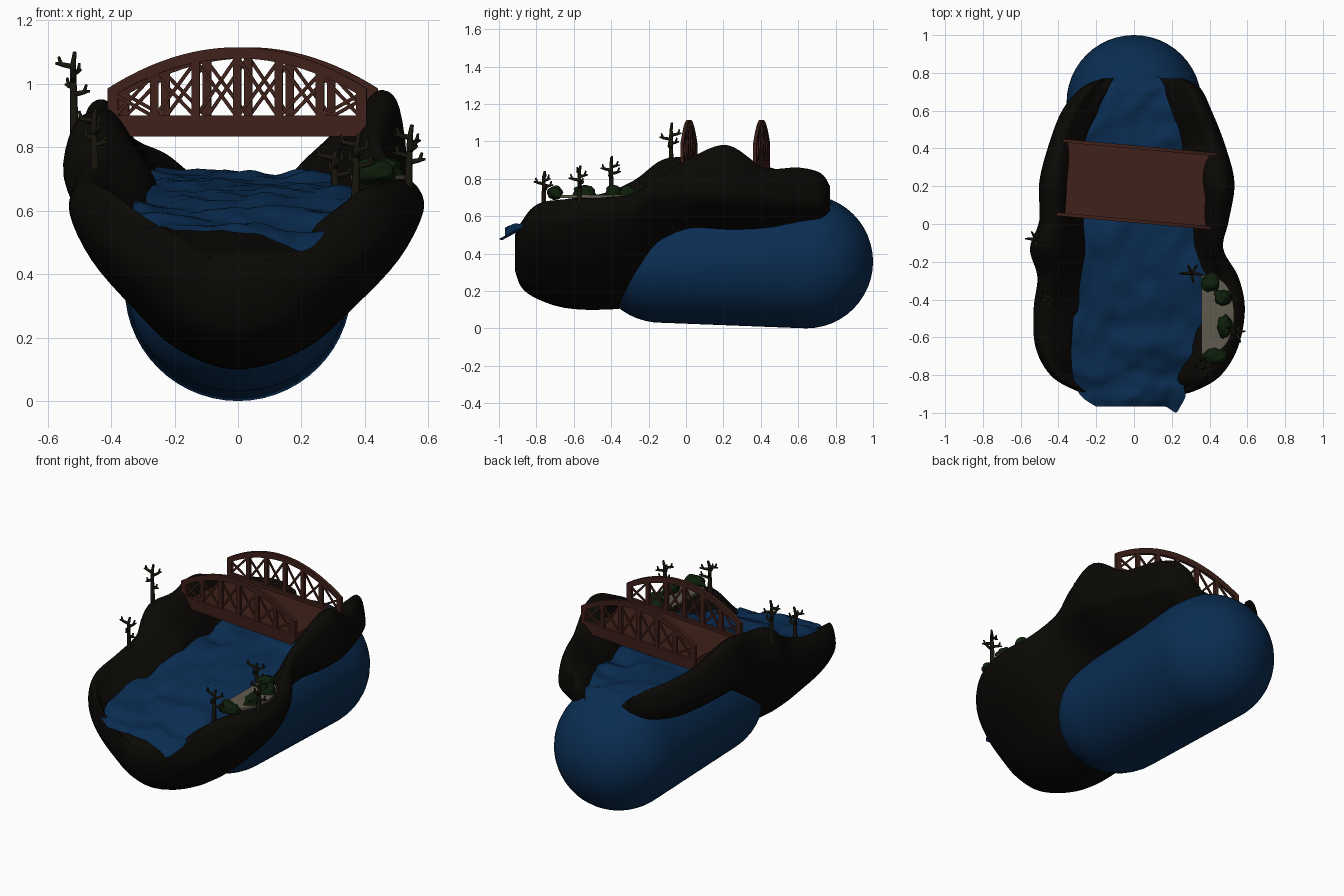
import bpy, bmesh, math, random
from mathutils import Vector, Matrix, noise

if "Cube" in bpy.data.objects:
    bpy.data.objects.remove(bpy.data.objects["Cube"])

random.seed(4)

def mat(name, col):
    m = bpy.data.materials.new(name)
    m.diffuse_color = (*col, 1)
    m.use_nodes = True
    m.node_tree.nodes["Principled BSDF"].inputs["Base Color"].default_value = m.diffuse_color
    return m

ROCK = mat("dark_rock", (0.003, 0.0025, 0.0015))
WATER = mat("water_blue", (0.003, 0.026, 0.085))
WOOD = mat("red_wood", (0.05, 0.015, 0.010))
SAND = mat("sand", (0.12, 0.105, 0.075))
BARK = mat("bark", (0.009, 0.008, 0.004))
LEAF = mat("leaf", (0.004, 0.013, 0.003))

def finish(name, bm, m, smooth=None):
    bmesh.ops.recalc_face_normals(bm, faces=bm.faces)
    me = bpy.data.meshes.new(name)
    bm.to_mesh(me)
    bm.free()
    ob = bpy.data.objects.new(name, me)
    bpy.context.collection.objects.link(ob)
    me.materials.append(m)
    if smooth:
        bpy.ops.object.select_all(action='DESELECT')
        ob.select_set(True)
        bpy.context.view_layer.objects.active = ob
        bpy.ops.object.shade_smooth_by_angle(angle=math.radians(smooth))
    return ob

def skin(bm, rows, closed=True, cap=True):
    vs = [[bm.verts.new(p) for p in r] for r in rows]
    n = len(rows[0])
    for a, b in zip(vs, vs[1:]):
        for i in range(n if closed else n - 1):
            j = (i + 1) % n
            bm.faces.new((a[i], a[j], b[j], b[i]))
    if cap:
        bm.faces.new(vs[0])
        bm.faces.new(vs[-1])

def smooth_path(pts, n, closed=False):
    # Catmull-Rom interpolation through points of any dimension
    pts = [Vector(p) for p in pts]
    k, out = len(pts), []
    for i in range(k if closed else k - 1):
        g = lambda j: pts[j % k] if closed else pts[max(0, min(k - 1, j))]
        p0, p1, p2, p3 = g(i - 1), g(i), g(i + 1), g(i + 2)
        for s in range(n):
            t = s / n
            out.append(0.5 * (2 * p1 + (p2 - p0) * t + (2 * p0 - 5 * p1 + 4 * p2 - p3) * t * t
                              + (3 * p1 - p0 - 3 * p2 + p3) * t ** 3))
    if not closed:
        out.append(pts[-1])
    return out

# Canyon: stations of y, outer L/R, inner L/R, top L/R, floor, bottom, widest height
stations = [
    (-.915, .18, .20, .10, .10, .50, .46, .44, .31, .41),
    (-.88, .31, .33, .22, .22, .57, .54, .47, .22, .45),
    (-.80, .44, .46, .33, .25, .66, .66, .49, .16, .52),
    (-.65, .52, .55, .33, .31, .69, .69, .53, .11, .58),
    (-.45, .53, .585, .31, .36, .72, .70, .57, .10, .60),
    (-.28, .51, .55, .29, .36, .79, .72, .60, .13, .62),
    (-.13, .55, .47, .28, .35, .90, .82, .62, .29, .71),
    (.02, .50, .50, .29, .34, .92, .91, .63, .44, .73),
    (.22, .50, .53, .30, .32, .95, .98, .66, .44, .72),
    (.42, .45, .48, .27, .28, .87, .86, .67, .43, .70),
    (.60, .38, .41, .20, .21, .82, .86, .67, .47, .68),
    (.72, .28, .35, .13, .18, .78, .83, .66, .50, .67),
    (.77, .17, .26, .12, .18, .72, .76, .66, .58, .67)]
rows = []
for y, ol, orr, il, ir, tl, tr, fl, bo, mid in stations:
    def side(s, o, i, t):
        w, h = o - i, mid - bo
        return [Vector((s * x, y, z)) for x, z in (
            (.75 * i, fl), (i, (fl * .6 + t * .4)), (i + .38 * w, t - .04), (i + .66 * w, t),
            (o - .1 * w, t - .22 * (t - mid)), (o, mid), (.87 * o, bo + .7 * h),
            (.63 * o, bo + .4 * h), (.36 * o, bo + .13 * h))]
    loop = side(1, orr, ir, tr) + [Vector((0, y, bo))] + side(-1, ol, il, tl)[::-1] + [Vector((0, y, fl))]
    rows.append(smooth_path(loop, 4, True))
cols = [smooth_path(c, 6) for c in zip(*rows)]
bm = bmesh.new()
skin(bm, list(zip(*cols)))
finish("canyon_rock", bm, ROCK, 60)

# Tapered blue capsule under the canyon, flattened at the front
rows = []
for c, r, a0, wide in (((0, -.13, .345), .315, -90, 1.1), ((0, .643, .357), .357, 0, 1)):
    for k in range(13):
        a = math.radians(a0 + k * 7.5)
        rr = max(r * math.cos(a), .001)
        rows.append([(wide * rr * math.cos(b), c[1] + wide * r * math.sin(a), c[2] + rr * math.sin(b))
                     for b in (math.tau * q / 56 for q in range(56))])
bm = bmesh.new()
skin(bm, rows)
finish("water_capsule", bm, WATER, 60)

# Rippled river surface: y, left, right, height
river = [(-.955, -.20, .23, .54), (-.91, -.27, .27, .555), (-.85, -.31, .265, .565), (-.75, -.33, .26, .58),
         (-.60, -.33, .37, .60), (-.2, -.30, .38, .67), (.2, -.30, .34, .70), (.5, -.27, .27, .72),
         (.70, -.15, .18, .71), (.80, -.09, .12, .66)]
rows = []
for y, xl, xr, z in smooth_path(river, 10):
    front = max(0, min(1, (-.6 - y) / .35))
    row = []
    for k in range(41):
        x = xl + (xr - xl) * k / 40
        drop = front ** 2 * .07 * max(0, 1 - abs(x - .2) / .25)
        tip = front ** 6 * .033 * max(0, 1 - abs(x - .22) / .05)
        rip = .034 * noise.noise(Vector((x * 5, y * 7, 1))) + .016 * noise.noise(Vector((x * 11, y * 12, 5)))
        row.append((x, y - tip - .012 * front, z + rip - drop))
    rows.append(row)
bm = bmesh.new()
skin(bm, rows, False, False)
finish("river_surface", bm, WATER, 60)

# Sandy ledge on the right bank
bm = bmesh.new()
edge = [(.355 + .175 * math.cos(a) ** .7, -.48 + .21 * math.sin(a))
        for a in (math.pi * (k / 20 - .5) * .999 for k in range(21))]
skin(bm, [[(x, y, z) for x, y in edge] for z in (.698, .712)])
finish("sand_ledge", bm, SAND)

# Bridge, built in local space then turned slightly
PLACE = Matrix.Translation((.015, .21, 0)) @ Matrix.Rotation(-.09, 4, 'Z')

def slab(bm, profile, y0, t):
    # profile: (x, low z, high z) along the bridge
    skin(bm, [[(x, y0 - t, a), (x, y0 + t, a), (x, y0 + t, b), (x, y0 - t, b)] for x, a, b in profile])

def bar(bm, x0, z0, x1, z1, y, w, t):
    d = Vector((x1 - x0, 0, z1 - z0))
    m = (Matrix.Translation(((x0 + x1) / 2, y, (z0 + z1) / 2))
         @ Matrix.Rotation(-math.atan2(d.z, d.x), 4, 'Y') @ Matrix.Diagonal((d.length, t, w, 1)))
    bmesh.ops.create_cube(bm, size=1, matrix=m)

def arch(x):
    return .985 + .13 * (1 - (x / .41) ** 2)

posts = [-.39, -.262, -.131, 0, .131, .262, .39]
for name, y in (("front_truss", -.195), ("back_truss", .195)):
    bm = bmesh.new()
    half = [(-.41, .87, .98), (-.38, .835, .98), (-.379, .833, .90)]
    slab(bm, half + [(-x, a, b) for x, a, b in half[::-1]], y, .009)
    slab(bm, [(x, arch(x) - .035, arch(x)) for x in (-.41 + .82 * k / 24 for k in range(25))], y, .009)
    for x in posts:
        bar(bm, x, .88, x, arch(x) - .02, y, .026, .016)
    for a, b in zip(posts, posts[1:]):
        bar(bm, a, .895, b, arch(b) - .03, y, .011, .009)
        bar(bm, a, arch(a) - .03, b, .895, y, .011, .007)
    bm.transform(PLACE)
    finish(name, bm, WOOD)

bm = bmesh.new()
rows = []
for k in range(17):
    y = -.2 + .4 * k / 16
    x = .39 - .02 * (1 - (y / .2) ** 4)
    rows.append([(-x, y, .84), (x, y, .84), (x, y, .88), (-x, y, .88)])
skin(bm, rows)
bm.transform(PLACE)
finish("bridge_deck", bm, WOOD)

# Bare trees
def limb(bm, p, q, r0, r1):
    d = q - p
    m = Matrix.Translation((p + q) / 2) @ d.to_track_quat('Z', 'Y').to_matrix().to_4x4()
    bmesh.ops.create_cone(bm, cap_ends=True, segments=8, radius1=r0, radius2=r1, depth=d.length * 1.04, matrix=m)

def tree(name, x, y, z, h):
    bm = bmesh.new()
    p = Vector((x, y, z - .05))
    top = Vector((x + random.uniform(-.01, .01), y, z + h * .8))
    limb(bm, p, top, .014, .009)
    limb(bm, top, top + Vector((.006, .005, h * .2)), .009, .006)
    for k in range(5):
        a = k * 2.4 + random.uniform(-.4, .4)
        s = p.lerp(top, .58 + .1 * k)
        out = Vector((math.cos(a), math.sin(a), .2))
        e = s + out * random.uniform(.028, .045)
        limb(bm, s, e, .009, .007)
        limb(bm, e, e + Vector((out.x * .008, out.y * .008, .024)), .007, .004)
        limb(bm, e, e + out * .018, .006, .004)
    finish(name, bm, BARK, 50)

for k, t in enumerate([(-.515, -.08, .89, .21), (-.45, -.40, .75, .17), (.37, -.76, .69, .15),
                       (.535, -.57, .69, .18), (.31, -.26, .68, .11)]):
    tree(f"bare_tree_{k + 1}", *t)

# Lumpy bushes
for k, (x, y, r, ry) in enumerate([(.41, -.31, .05, .045), (.47, -.39, .05, .04),
                                   (.48, -.54, .04, .06), (.43, -.70, .065, .04)]):
    bm = bmesh.new()
    bmesh.ops.create_icosphere(bm, subdivisions=3, radius=1)
    for v in bm.verts:
        f = 1 + .4 * noise.noise(v.co * 1.6 + Vector((k * 3, 0, 0)))
        v.co = Vector((x, y, .725)) + Vector((v.co.x * r, v.co.y * ry, v.co.z * .038)) * f
    finish(f"bush_{k + 1}", bm, LEAF, 60)
